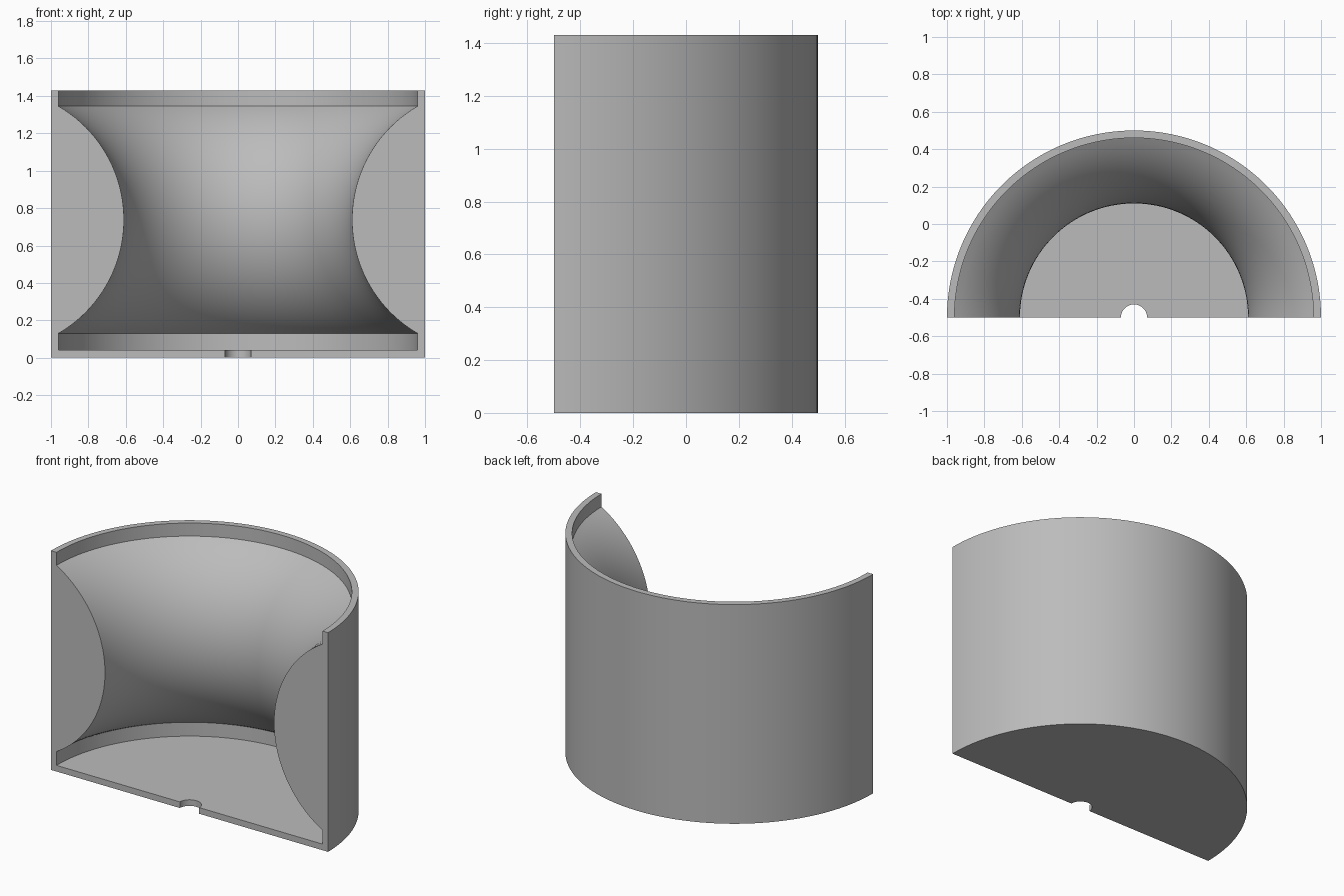
import bpy, bmesh, math
from mathutils import Vector, Matrix

cube = bpy.data.objects.get("Cube")
if cube:
    bpy.data.objects.remove(cube, do_unlink=True)

# Single grey material
grey = bpy.data.materials.new("light_grey")
grey.use_nodes = True
colour = (0.5, 0.5, 0.5, 1)
grey.diffuse_color = colour
grey.node_tree.nodes["Principled BSDF"].inputs["Base Color"].default_value = colour

# Main dimensions
HEIGHT, OUTER, INNER, HOLE = 1.43, 1.0, 0.96, 0.07
FLOOR, LOW, HIGH, WAIST = 0.04, 0.13, 1.345, 0.61
SEGMENTS, ARC_STEPS = 96, 40

# Bulging inner wall as a circular arc through the two ledges and the waist
half, rise = (HIGH - LOW) / 2, INNER - WAIST
radius = (half * half + rise * rise) / (2 * rise)
sweep = math.asin(half / radius)
arc = []
for i in range(ARC_STEPS + 1):
    a = sweep * (1 - 2 * i / ARC_STEPS)
    arc.append((WAIST + radius * (1 - math.cos(a)), (LOW + HIGH) / 2 + radius * math.sin(a)))

# Closed cross-section: floor with drain hole, outer wall, rim, bulge
profile = [(HOLE, 0), (OUTER, 0), (OUTER, HEIGHT), (INNER, HEIGHT)] + arc + [(INNER, FLOOR), (HOLE, FLOOR)]

# Revolve the section through half a turn
bm = bmesh.new()
verts = [bm.verts.new((x, 0, z)) for x, z in profile]
section = bm.faces.new(verts)
start = section.copy()
bmesh.ops.spin(bm, geom=[section], cent=Vector(), axis=Vector((0, 0, 1)),
               angle=math.pi, steps=SEGMENTS, use_duplicate=False)
bmesh.ops.remove_doubles(bm, verts=bm.verts[:], dist=0.00001)
bmesh.ops.recalc_face_normals(bm, faces=bm.faces[:])
bmesh.ops.transform(bm, matrix=Matrix.Translation((0, -0.5, 0)), verts=bm.verts[:])

mesh = bpy.data.meshes.new("half_round_vessel")
bm.to_mesh(mesh)
bm.free()
mesh.materials.append(grey)
vessel = bpy.data.objects.new("half_round_vessel", mesh)
bpy.context.collection.objects.link(vessel)

# Smooth curved walls, crisp edges
bpy.ops.object.select_all(action="DESELECT")
vessel.select_set(True)
bpy.context.view_layer.objects.active = vessel
bpy.ops.object.shade_smooth_by_angle(angle=math.radians(25))
